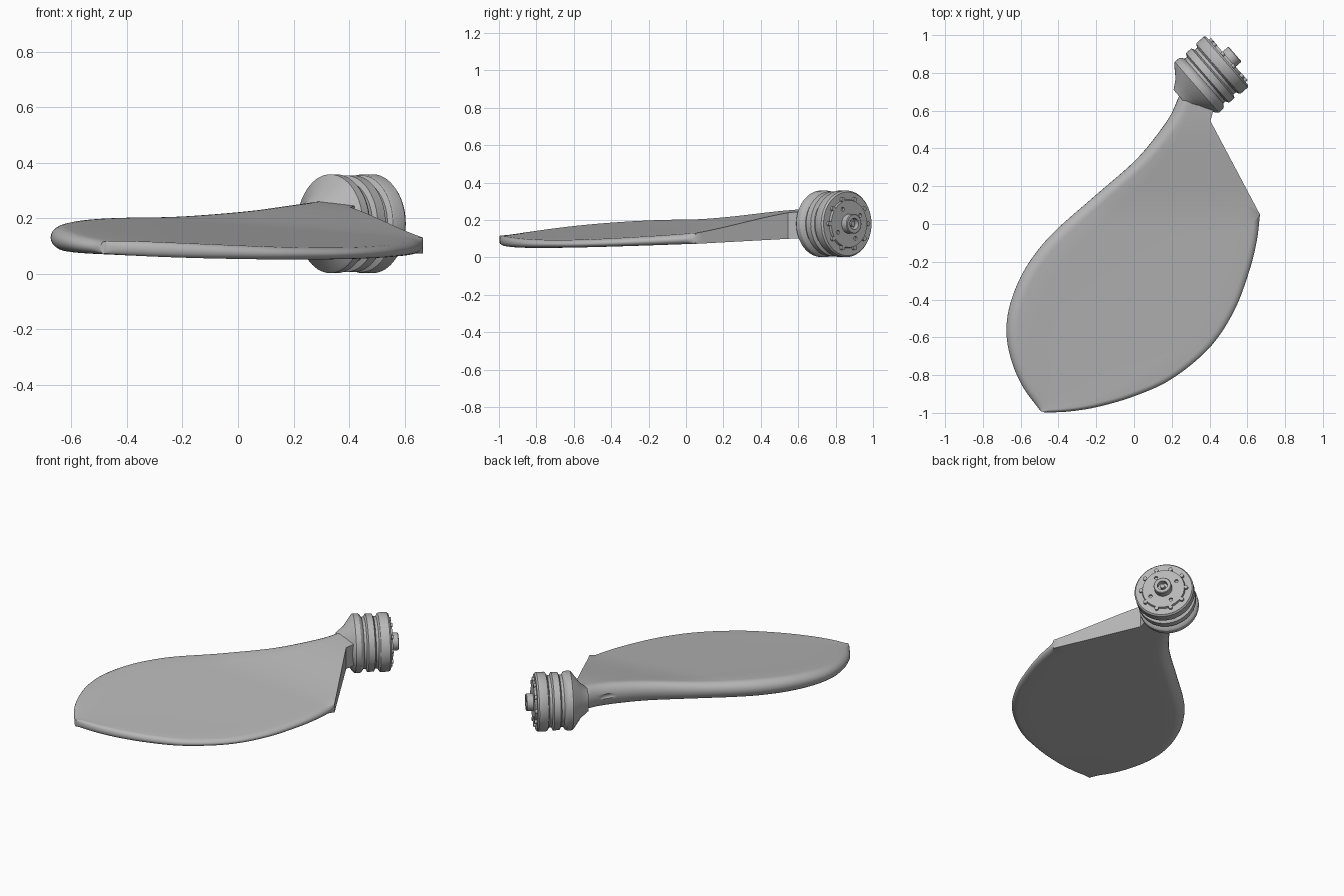
import bpy, bmesh, math
from mathutils import Vector, Matrix

cube = bpy.data.objects.get("Cube")
if cube:
    bpy.data.objects.remove(cube, do_unlink=True)

grey = bpy.data.materials.new("satin_grey")
grey.use_nodes = True
grey.diffuse_color = (0.47, 0.47, 0.47, 1)
grey.node_tree.nodes["Principled BSDF"].inputs["Base Color"].default_value = (0.47, 0.47, 0.47, 1)

# Hub axis frame: local z points out of the hub's end face
AXIS = Vector((0.755, 0.656, 0)).normalized()
HUB = Matrix.Translation((0.497, 0.867, 0.18)) @ AXIS.to_track_quat('Z', 'Y').to_matrix().to_4x4()


def finish(name, bm, angle=35):
    bmesh.ops.recalc_face_normals(bm, faces=bm.faces)
    mesh = bpy.data.meshes.new(name)
    bm.to_mesh(mesh)
    bm.free()
    mesh.materials.append(grey)
    obj = bpy.data.objects.new(name, mesh)
    bpy.context.collection.objects.link(obj)
    smooth(obj, angle)
    return obj


def smooth(obj, angle):
    bpy.ops.object.select_all(action='DESELECT')
    obj.select_set(True)
    bpy.context.view_layer.objects.active = obj
    bpy.ops.object.shade_smooth_by_angle(angle=math.radians(angle))


def cut(obj, cutter, angle):
    mod = obj.modifiers.new("cut", 'BOOLEAN')
    mod.operation = 'DIFFERENCE'
    mod.solver = 'EXACT'
    mod.object = cutter
    bpy.context.view_layer.objects.active = obj
    bpy.ops.object.modifier_apply(modifier=mod.name)
    bpy.data.objects.remove(cutter, do_unlink=True)
    smooth(obj, angle)


def loft(bm, rows):
    """Skin closed rows of points and cap both ends."""
    loops = [[bm.verts.new(p) for p in row] for row in rows]
    n = len(loops[0])
    for a, b in zip(loops, loops[1:]):
        for i in range(n):
            j = (i + 1) % n
            bm.faces.new((a[i], a[j], b[j], b[i]))
    bm.faces.new(loops[0])
    bm.faces.new(loops[-1])


def spline(pts, steps=16):
    """Smooth curve through the points."""
    p = [Vector(q) for q in pts]
    p = [2 * p[0] - p[1]] + p + [2 * p[-1] - p[-2]]
    out = []
    for a, b, c, d in zip(p, p[1:], p[2:], p[3:]):
        for k in range(steps):
            t = k / steps
            out.append(0.5 * (2 * b + (c - a) * t + (2 * a - 5 * b + 4 * c - d) * t * t
                              + (3 * b - a - 3 * c + d) * t ** 3))
    return out + [p[-2]]


def lengths(path):
    acc = [0]
    for a, b in zip(path, path[1:]):
        acc.append(acc[-1] + (b - a).length)
    return acc


def at(path, acc, f):
    """Point at a fraction of the path's length."""
    target = f * acc[-1]
    for i in range(1, len(path)):
        if acc[i] >= target - 1e-9:
            return path[i - 1].lerp(path[i], (target - acc[i - 1]) / (acc[i] - acc[i - 1]))
    return path[-1]


# Blade outline: thick leading edge, and a straight cut followed by the trailing curve
leading = spline([(0.31, 0.76), (0.25, 0.70), (0.2, 0.59), (0.12, 0.47), (0, 0.33), (-0.2, 0.155),
                  (-0.4, -0.02), (-0.51, -0.14), (-0.6, -0.28), (-0.66, -0.44), (-0.675, -0.58),
                  (-0.65, -0.72), (-0.59, -0.86), (-0.495, -0.99)])
straight = [Vector((0.405, 0.545)), Vector((0.667, 0.05))]
curve = spline([(0.667, 0.05), (0.65, -0.09), (0.61, -0.25), (0.53, -0.46), (0.4, -0.655),
                (0.2, -0.82), (0, -0.912), (-0.2, -0.97), (-0.36, -0.994), (-0.475, -0.997)])
trailing = [Vector((0.43, 0.64))] + straight[:1] + curve
lead_len, trail_len = lengths(leading), lengths(trailing)
root, corner = trail_len[1] / trail_len[-1], trail_len[2] / trail_len[-1]


def top_z(x, y, u):
    s = min(1, max(0, y / 0.6))
    return 0.179 - 0.082 * x + 0.1 * y + 0.04 * s * s * (3 - 2 * s) + 0.015 * u * max(0, -y)


def bottom_z(x, y):
    return 0.088 - 0.026 * x + 0.041 * y


def section(f):
    a, b = at(leading, lead_len, f), at(trailing, trail_len, f)
    chord = (b - a).length
    lead_r = min(0.065, chord * 0.4)
    trail_r = min(0.035, chord * 0.4) * min(1, max(0, (f - corner) / 0.02))
    thin = 1 - 0.35 * f ** 8
    arc = [math.pi * (k / 12 - 0.5) for k in range(13)]
    # (distance along chord, height from -1 to 1) all the way round
    ring = [(lead_r * (1 - math.cos(t)), math.sin(t)) for t in arc]
    flat = [lead_r + (chord - lead_r - trail_r) * k / 10 for k in range(1, 10)]
    ring += [(d, 1) for d in flat]
    ring += [(chord - trail_r * (1 - math.cos(t)), math.sin(t)) for t in reversed(arc)]
    ring += [(d, -1) for d in reversed(flat)]
    row = []
    for d, h in ring:
        u = d / chord
        p = a.lerp(b, u)
        hi, lo = top_z(p.x, p.y, u), bottom_z(p.x, p.y)
        row.append((p.x, p.y, (hi + lo) / 2 + h * thin * (hi - lo) / 2))
    return row


stations = [0, root] + [root + (corner - root) * k / 14 for k in range(1, 15)]
stations += [corner + 0.007, corner + 0.014]
stations += [corner + 0.02 + (0.98 - corner) * k / 60 for k in range(61)]
bm = bmesh.new()
loft(bm, [section(min(f, 1)) for f in stations])
blade = finish("blade", bm, 40)

# Shallow oval scoop in the leading edge beside the root
bm = bmesh.new()
bmesh.ops.create_uvsphere(bm, u_segments=24, v_segments=12, radius=1,
                          matrix=Matrix.Translation((0.165, 0.565, 0.185))
                          @ Matrix.Rotation(math.radians(57), 4, 'Z')
                          @ Matrix.Diagonal((0.065, 0.025, 0.025, 1)))
cut(blade, finish("scoop_cutter", bm), 40)

# Hub: turned profile of (distance along axis, radius)
profile = [(-0.32, 0.07), (-0.273, 0.108), (-0.228, 0.17), (-0.218, 0.178), (-0.188, 0.178),
           (-0.178, 0.172), (-0.168, 0.156), (-0.152, 0.156), (-0.143, 0.174), (-0.105, 0.174),
           (-0.096, 0.156), (-0.08, 0.156), (-0.07, 0.174), (-0.062, 0.178), (-0.015, 0.178),
           (-0.005, 0.17), (-0.005, 0.13), (0.008, 0.126), (0.008, 0.053), (0.046, 0.053),
           (0.05, 0.049), (0.05, 0.03), (0.02, 0.03)]
SIDES = 64
bm = bmesh.new()
loft(bm, [[HUB @ Vector((r * math.cos(2 * math.pi * k / SIDES),
                         r * math.sin(2 * math.pi * k / SIDES), s))
           for k in range(SIDES)] for s, r in profile])
hub = finish("root_hub", bm, 30)


def studs(name, count, ring, radius, height, depth, turn=0):
    """Ring of small cylinders on the hub's end face."""
    bm = bmesh.new()
    for k in range(count):
        a = 2 * math.pi * k / count + turn
        place = Matrix.Translation((ring * math.cos(a), ring * math.sin(a), height))
        bmesh.ops.create_cone(bm, cap_ends=True, segments=16, radius1=radius, radius2=radius,
                              depth=depth, matrix=HUB @ place)
    return finish(name, bm)


cut(hub, studs("bolt_hole_cutter", 4, 0.09, 0.011, 0.01, 0.03, math.radians(30)), 30)
studs("rim_bolts", 10, 0.136, 0.012, 0, 0.02)
studs("boss_pin", 1, 0, 0.014, 0.026, 0.03)
